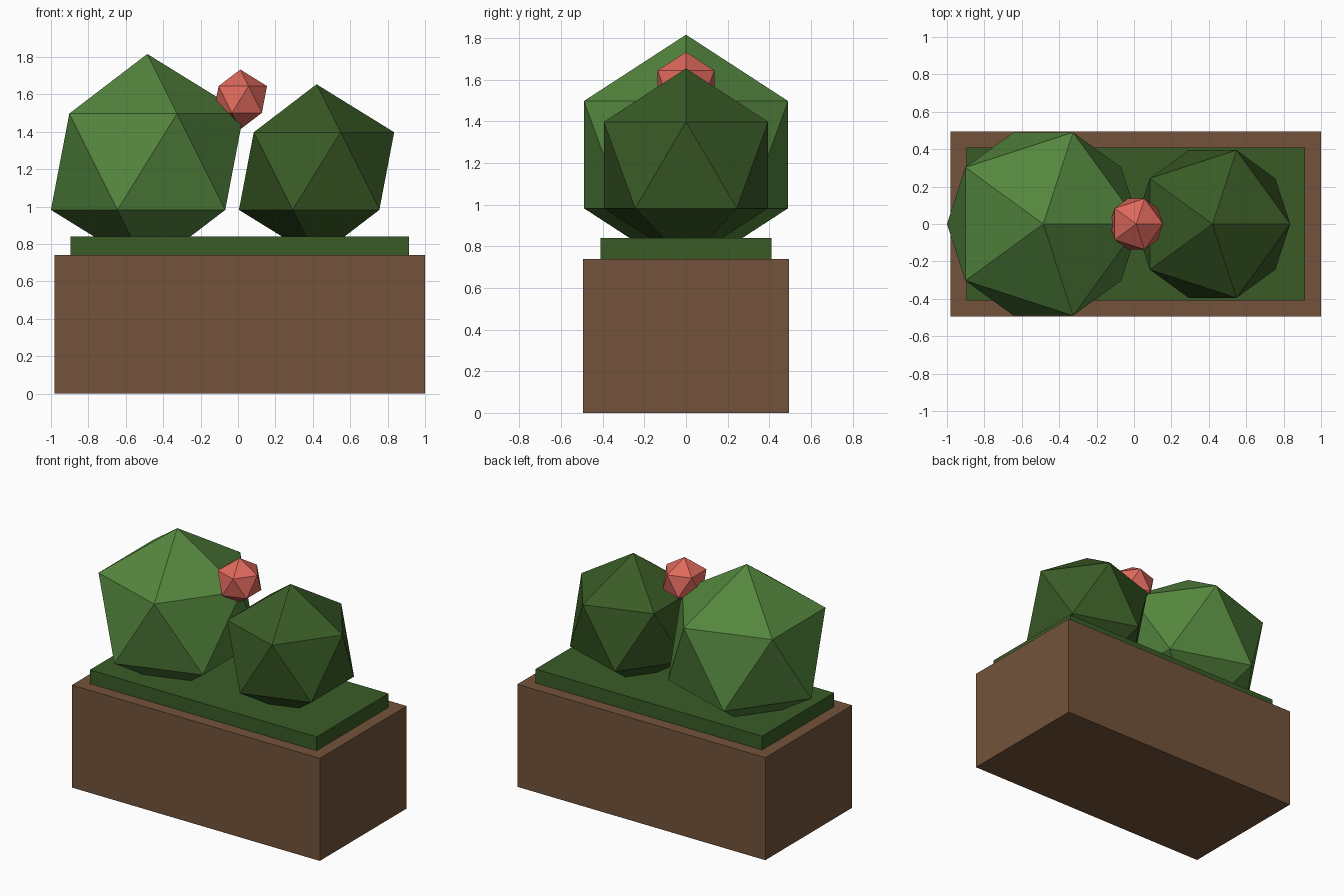
import bpy

cube = bpy.data.objects.get("Cube")
if cube:
    bpy.data.objects.remove(cube, do_unlink=True)


def material(name, rgb):
    mat = bpy.data.materials.new(name)
    mat.use_nodes = True
    color = (*rgb, 1.0)
    mat.diffuse_color = color
    mat.node_tree.nodes["Principled BSDF"].inputs["Base Color"].default_value = color
    return mat


def finish(name, mat):
    obj = bpy.context.object
    obj.name = obj.data.name = name
    obj.data.materials.append(mat)
    bpy.ops.object.shade_flat()
    return obj


def box(name, mat, center_x, width, depth, bottom, top):
    bpy.ops.mesh.primitive_cube_add(size=1, location=(center_x, 0, (bottom + top) / 2))
    bpy.context.object.scale = (width, depth, top - bottom)
    bpy.ops.object.transform_apply(location=False, rotation=False, scale=True)
    return finish(name, mat)


def ball(name, mat, x, z, radius):
    bpy.ops.mesh.primitive_ico_sphere_add(subdivisions=1, radius=radius, location=(x, 0, z))
    return finish(name, mat)


brown = material("planter brown", (0.17, 0.086, 0.043))
dark_green = material("dark green", (0.041, 0.105, 0.019))
light_green = material("light green", (0.089, 0.238, 0.048))
red = material("flower red", (0.73, 0.141, 0.107))

# Planter box with a raised bed of greenery
box("planter_box", brown, 0.01, 1.98, 0.99, 0, 0.74)
box("green_bed", dark_green, 0.01, 1.81, 0.82, 0.735, 0.84)

# Faceted bushes and a blossom
ball("large_bush", light_green, -0.485, 1.24, 0.576)
ball("small_bush", dark_green, 0.42, 1.19, 0.464)
ball("blossom", red, 0.012, 1.573, 0.16)
